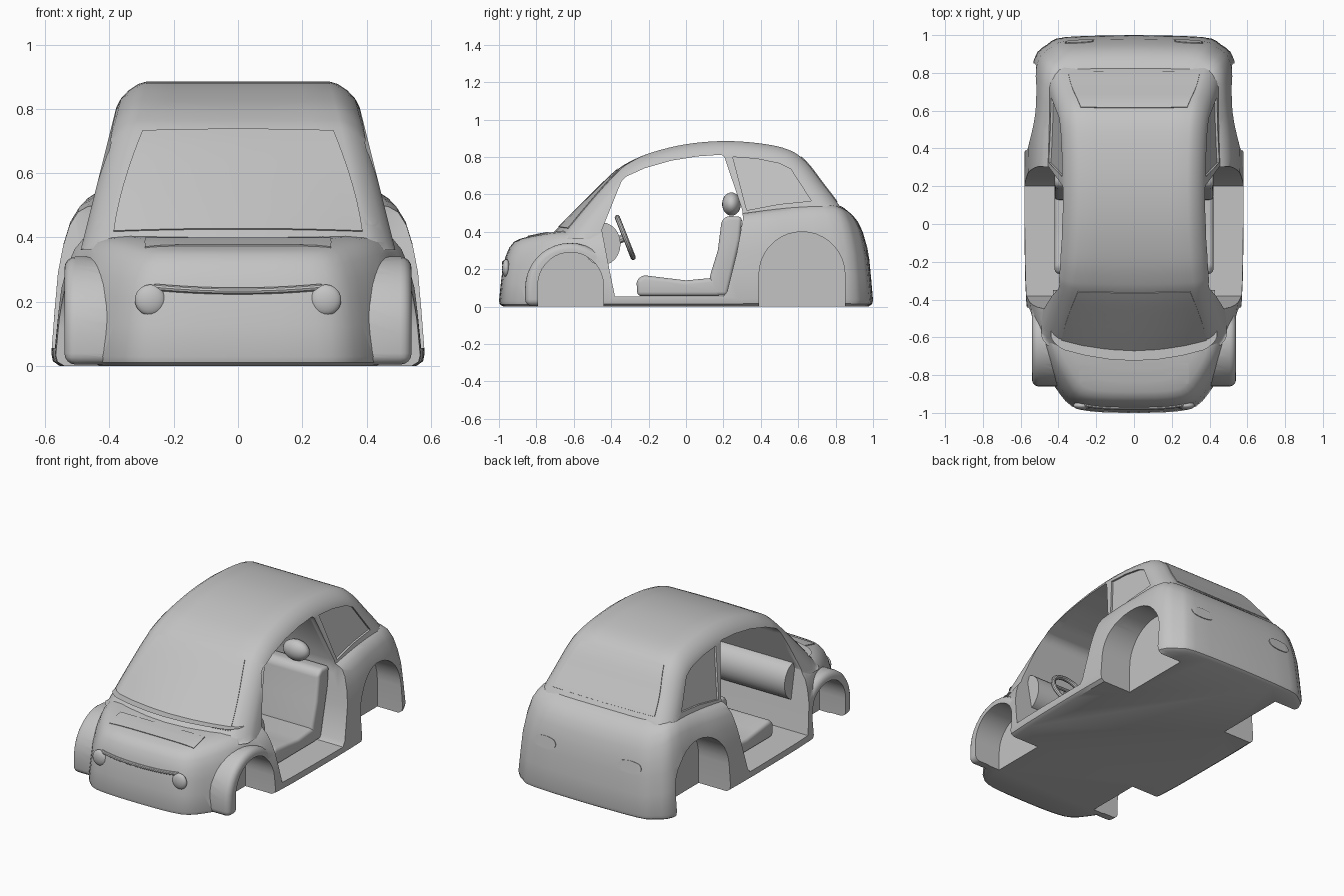
import bpy, bmesh, math
from mathutils import Vector
from mathutils.bvhtree import BVHTree

cube = bpy.data.objects.get("Cube")
if cube:
    bpy.data.objects.remove(cube)

grey = bpy.data.materials.new("body grey")
grey.use_nodes = True
grey.diffuse_color = (0.55, 0.55, 0.55, 1)
grey.node_tree.nodes["Principled BSDF"].inputs["Base Color"].default_value = grey.diffuse_color


def make(name, verts, faces):
    bm = bmesh.new()
    vs = [bm.verts.new(v) for v in verts]
    for f in faces:
        bm.faces.new([vs[i] for i in f])
    bmesh.ops.recalc_face_normals(bm, faces=bm.faces)
    mesh = bpy.data.meshes.new(name)
    bm.to_mesh(mesh)
    bm.free()
    obj = bpy.data.objects.new(name, mesh)
    bpy.context.collection.objects.link(obj)
    mesh.materials.append(grey)
    return obj


def bake(obj):
    """Apply every modifier."""
    dg = bpy.context.evaluated_depsgraph_get()
    mesh = bpy.data.meshes.new_from_object(obj.evaluated_get(dg))
    obj.modifiers.clear()
    obj.data = mesh
    mesh.materials.clear()
    mesh.materials.append(grey)


def smooth(obj, angle=35):
    bpy.ops.object.select_all(action='DESELECT')
    obj.select_set(True)
    bpy.context.view_layer.objects.active = obj
    bpy.ops.object.shade_smooth_by_angle(angle=math.radians(angle))


def bevel(obj, width, segments=4):
    m = obj.modifiers.new("bevel", 'BEVEL')
    m.width, m.segments, m.limit_method = width, segments, 'ANGLE'
    m.angle_limit = math.radians(35)
    bake(obj)


def combine(obj, other, op):
    m = obj.modifiers.new("bool", 'BOOLEAN')
    m.operation, m.solver, m.object = op, 'EXACT', other
    bake(obj)
    bpy.data.objects.remove(other)


def spline(pts, n=4):
    """Catmull-Rom curve through 2D points."""
    p = [Vector(q) for q in [pts[0]] + pts + [pts[-1]]]
    out = []
    for a, b, c, d in zip(p, p[1:], p[2:], p[3:]):
        for i in range(n):
            t = i / n
            out.append(0.5 * (2*b + (c-a)*t + (2*a-5*b+4*c-d)*t*t + (3*b-a-3*c+d)*t**3))
    return out + [p[-1]]


def loft(name, rings):
    n = len(rings[0])
    faces = [(r*n + i, r*n + (i+1) % n, (r+1)*n + (i+1) % n, (r+1)*n + i)
             for r in range(len(rings) - 1) for i in range(n)]
    last = (len(rings) - 1) * n
    faces += [tuple(range(n))[::-1], tuple(range(last, last + n))]
    return make(name, [v for ring in rings for v in ring], faces)


def prism(name, pts, inner, outer):
    """Side-view outline (y, z) run from inner to outer, both x or x(z)."""
    at = lambda x, z: x(z) if callable(x) else x
    return loft(name, [[(at(x, z), y, z) for y, z in pts] for x in (inner, outer)])


def arch(y, z, r, bottom):
    top = [(y + r*math.cos(a*math.pi/18), z + r*math.sin(a*math.pi/18)) for a in range(19)]
    return [(y + r, bottom)] + top + [(y - r, bottom)]


# Lower body: stacked plan outlines whose height follows the belt line
belt = spline([(-1, .36), (-.88, .368), (-.7, .4), (-.4, .42), (.2, .49), (.5, .53),
               (.72, .55), (.82, .54), (.9, .49), (1, .42)])


def height(y):
    for a, b in zip(belt, belt[1:]):
        if y <= b.x:
            return a.y + (b.y - a.y) * (y - a.x) / (b.x - a.x)
    return belt[-1].y


half = spline([(0, -1), (.2, -.995), (.33, -.965), (.42, -.86), (.49, -.73), (.53, -.6), (.57, -.42),
               (.58, 0), (.578, .4), (.555, .62), (.53, .87), (.46, .95), (.36, .99), (0, 1)], 3)
plan = half + [Vector((-p.x, p.y)) for p in half[-2:0:-1]]
rings = []
for inset, frac in [(.025, 0), (.005, .03), (0, .08), (.01, .35), (.02, .58), (.035, .74), (.055, .87),
                    (.08, .95), (.11, .985), (.16, 1), (.22, 1), (.28, 1), (.35, 1), (.42, 1)]:
    ring = [(p.x * (1 - inset/.57), p.y * (1 - inset)) for p in plan]
    rings.append([(x, y, frac * height(y)) for x, y in ring])
rings.append([(p.x * .12, p.y * .5, .4) for p in plan])
body = loft("car_body", rings)

# Cabin: side profile swept across, narrowing upward, with rounded shoulders
profile = spline([(-.745, .36), (-.7, .405), (-.54, .565), (-.38, .72), (-.3, .775), (-.18, .825),
                  (0, .868), (.2, .885), (.4, .872), (.55, .838), (.64, .775), (.73, .66),
                  (.82, .54), (.89, .42), (.9, .36)])


def side_x(z):
    return .38 + .25 * (.8 - z)


def cabin(name, shell, floor):
    normals = []
    for i in range(len(profile)):
        t = (profile[min(i+1, len(profile)-1)] - profile[max(i-1, 0)]).normalized()
        normals.append(Vector((t.y, -t.x)))
    rows = []
    for u, side, inset in [(0, .075, 0), (.35, .075, 0), (.7, .075, 0), (1, .075, 0), (1, .05, .008),
                           (1, .025, .028), (1, .008, .052), (1, 0, .08)]:
        row = []
        for p, n in zip(profile, normals):
            q = p + n * (inset + shell)
            q.y = max(q.y, floor)
            x = u * (side_x(q.y) - side - shell)
            bow = .07 * (x / .42)**2 * max(0, -.2 - q.x) / .5
            row.append((x, q.x + bow, q.y))
        rows.append(row)
    mirrored = [[(-x, y, z) for x, y, z in row] for row in rows[:0:-1]]
    return loft(name, mirrored + rows)


combine(body, cabin("cabin", 0, .36), 'UNION')

# Front fenders, then wheel wells cut on both sides
for s in (-1, 1):
    fender = prism("fender", arch(-.62, .1, .24, .004), s*.3, s*.54)
    bevel(fender, .035)
    combine(body, fender, 'UNION')
combine(body, cabin("cabin_hollow", .03, .44), 'DIFFERENCE')
for s in (-1, 1):
    combine(body, prism("front_well", arch(-.617, .115, .175, -.1), s*.36, s*.8), 'DIFFERENCE')
    combine(body, prism("rear_well", arch(.62, .17, .23, -.1), s*.36, s*.8), 'DIFFERENCE')

# Door openings run right through the body
door = [(-.38, .055), (-.41, .2), (-.45, .41), (-.345, .67), (-.32, .695), (-.22, .74), (-.08, .78),
        (.06, .803), (.19, .812), (.205, .8), (.3, .52), (.305, .47), (.27, .28), (.22, .08), (.2, .055)]
combine(body, prism("door_cut", door, -.9, .9), 'DIFFERENCE')

# Recessed rear side windows
window = [(.25, .8), (.38, .79), (.5, .765), (.56, .735), (.67, .565), (.5, .548), (.325, .515)]
for s in (-1, 1):
    cut = prism("window_cut", window, lambda z: s*(side_x(z) - .012), lambda z: s*(side_x(z) + .05))
    combine(body, cut, 'DIFFERENCE')
smooth(body)

bm = bmesh.new()
bm.from_mesh(body.data)
tree = BVHTree.FromBMesh(bm)
bm.free()


def cast(x, other, way):
    """Point on the body seen along an axis: front, back or top."""
    start, ray = {'front': ((x, -2, other), (0, 1, 0)), 'back': ((x, 2, other), (0, -1, 0)),
                  'top': ((x, other, 2), (0, 0, -1))}[way]
    return tree.ray_cast(Vector(start), Vector(ray))[0]


def plate(name, way, low, high, w_low, w_high, cx=0, rounding=0.06, sag=0, n=14):
    """Thin panel that hugs the body surface."""
    verts = []
    for j in range(n + 1):
        for i in range(n + 1):
            u, v = 2*i/n - 1, 2*j/n - 1
            a, b = u * math.sqrt(1 - rounding*v*v), v * math.sqrt(1 - rounding*u*u)
            t = (b + 1) / 2
            x = cx + a * (w_low + (w_high - w_low) * t)
            verts.append(cast(x, low + (high - low) * t - sag * u*u * (1 - t), way))
    faces = [(k, k+1, k+n+2, k+n+1) for j in range(n) for k in range(j*(n+1), j*(n+1) + n)]
    obj = make(name, verts, faces)
    m = obj.modifiers.new("thickness", 'SOLIDIFY')
    m.thickness, m.offset = .009, 0
    bake(obj)
    smooth(obj)


plate("windshield", 'front', .425, .735, .4, .305, sag=.012)
plate("rear_window", 'back', .56, .8, .36, .29)
plate("hood_vent", 'top', -.845, -.735, .29, .29, rounding=.01)


def tube(name, pts, r, closed=False):
    c = bpy.data.curves.new(name, 'CURVE')
    c.dimensions, c.bevel_depth, c.bevel_resolution, c.use_fill_caps = '3D', r, 3, True
    sp = c.splines.new('POLY')
    sp.points.add(len(pts) - 1)
    for p, q in zip(sp.points, pts):
        p.co = (*q, 1)
    sp.use_cyclic_u = closed
    tmp = bpy.data.objects.new(name + "_path", c)
    bpy.context.collection.objects.link(tmp)
    mesh = bpy.data.meshes.new_from_object(tmp.evaluated_get(bpy.context.evaluated_depsgraph_get()))
    bpy.data.objects.remove(tmp)
    obj = bpy.data.objects.new(name, mesh)
    bpy.context.collection.objects.link(obj)
    mesh.materials.clear()
    mesh.materials.append(grey)
    smooth(obj)


def ball(name, loc, size):
    bpy.ops.mesh.primitive_uv_sphere_add(segments=24, ring_count=14, location=loc)
    obj = bpy.context.object
    obj.name, obj.scale = name, size
    obj.data.materials.append(grey)
    smooth(obj, 60)


# Front crease, lamps
tube("front_crease", [cast(x/50, .233 + .012*(x/13)**2, 'front') for x in range(-13, 14)], .011)
for s, side in ((-1, "right"), (1, "left")):
    ball(side + "_headlight", (s*.273, cast(s*.273, .205, 'front').y + .003, .205), (.048, .022, .048))
    plate(side + "_taillight", 'back', .265, .335, .075, .075, cx=s*.29, rounding=.4)

    # Seats with headrests
    cushion = [(-.26, .056), (-.265, .14), (-.23, .168), (-.1, .152), (0, .14), (.16, .155), (.19, .056)]
    backrest = [(.12, .06), (.13, .17), (.17, .3), (.19, .46), (.22, .485), (.3, .48), (.29, .36), (.22, .06)]
    for part, outline in (("cushion", cushion), ("backrest", backrest)):
        seat = prism(side + "_seat_" + part, outline, s*.04, s*.42)
        bevel(seat, .025)
        smooth(seat, 60)
    ball(side + "_headrest", (s*.23, .243, .548), (.085, .05, .062))

# Dashboard
oval = [(-.45 + .1*math.cos(a*math.pi/12), .335 + .115*math.sin(a*math.pi/12)) for a in range(24)]
smooth(prism("dashboard", oval, -.43, .43))

# Steering wheel with hub, spokes and column
centre, up, across = Vector((.22, -.325, .37)), Vector((0, -.37, .93)), Vector((1, 0, 0))
rim = [centre + .115*(up*math.sin(a*math.pi/16) + across*math.cos(a*math.pi/16)) for a in range(32)]
tube("steering_wheel", rim, .014, True)
tube("steering_spokes", [rim[0], centre, rim[16]], .011)
tube("steering_column", [centre, centre + Vector((0, -.12, -.048))], .022)
